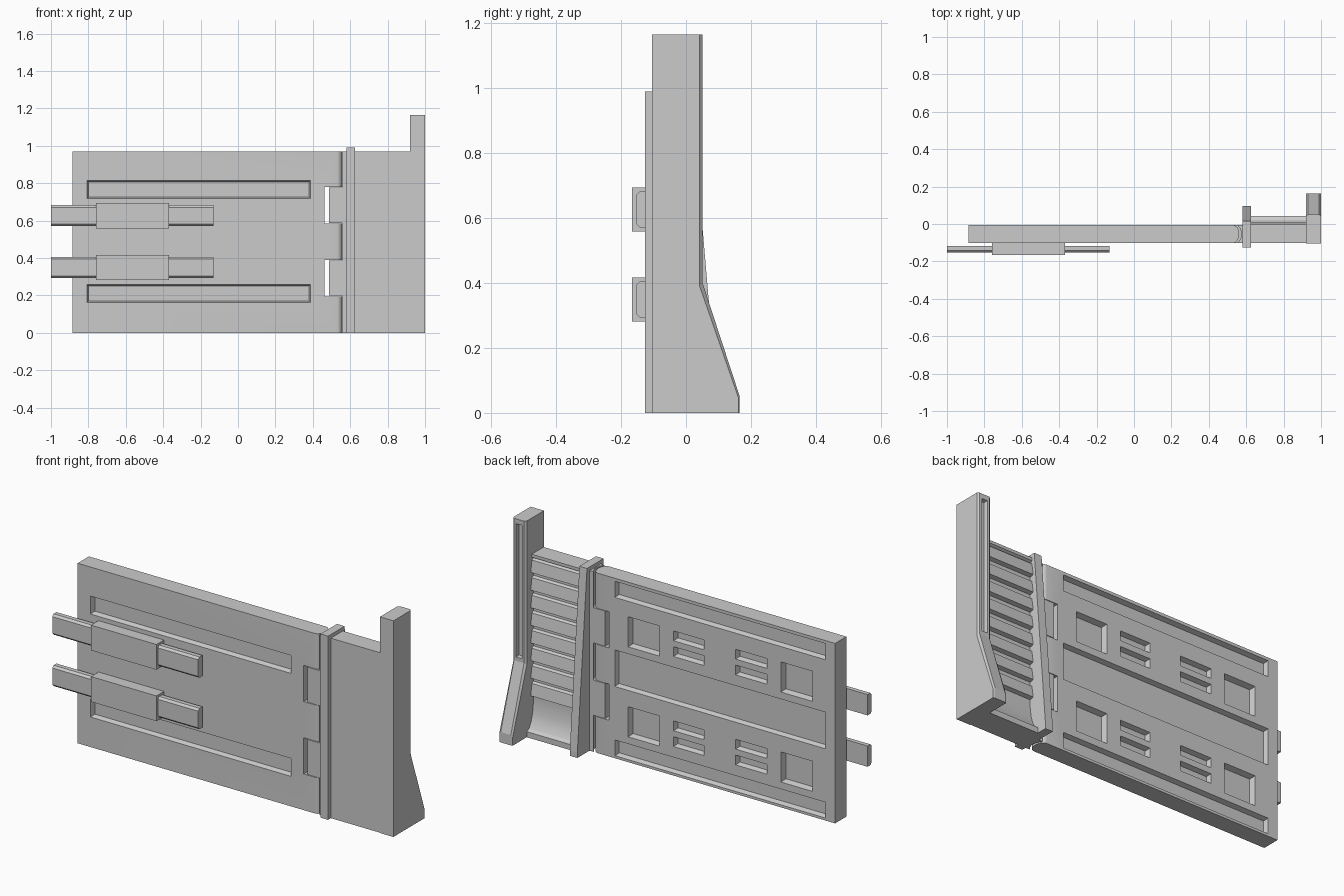
import bpy, bmesh, math

if "Cube" in bpy.data.objects:
    bpy.data.objects.remove(bpy.data.objects["Cube"])

def finish(name, bm):
    bmesh.ops.recalc_face_normals(bm, faces=bm.faces)
    me = bpy.data.meshes.new(name)
    bm.to_mesh(me)
    bm.free()
    ob = bpy.data.objects.new(name, me)
    bpy.context.collection.objects.link(ob)
    return ob

def loft(bm, a, b):
    """Closed solid between two matching outlines."""
    va, vb = [bm.verts.new(p) for p in a], [bm.verts.new(p) for p in b]
    n = len(va)
    bm.faces.new(va)
    bm.faces.new(vb[::-1])
    for i in range(n):
        j = (i + 1) % n
        bm.faces.new((va[i], vb[i], vb[j], va[j]))

def prism_x(name, pts, x0, x1):
    bm = bmesh.new()
    loft(bm, [(x0, y, z) for y, z in pts], [(x1, y, z) for y, z in pts])
    return finish(name, bm)

def prism_z(name, pts, z0, z1):
    bm = bmesh.new()
    loft(bm, [(x, y, z0) for x, y in pts], [(x, y, z1) for x, y in pts])
    return finish(name, bm)

def rect(x0, x1, z0, z1, y, inset=0):
    i = inset
    return [(x0+i, y, z0+i), (x1-i, y, z0+i), (x1-i, y, z1-i), (x0+i, y, z1-i)]

def pocket(bm, x0, x1, z0, z1, y, depth, inset=0.01):
    """Tapered pocket; positive depth cuts toward +y."""
    out = -math.copysign(0.005, depth)
    loft(bm, rect(x0, x1, z0, z1, y + out), rect(x0, x1, z0, z1, y + depth, inset))

def cut(ob, bm):
    cutter = finish("cutter", bm)
    cutter.hide_render = True
    mod = ob.modifiers.new("cut", 'BOOLEAN')
    mod.operation, mod.solver, mod.object = 'DIFFERENCE', 'EXACT', cutter
    bpy.context.view_layer.objects.active = ob
    bpy.ops.object.modifier_apply(modifier=mod.name)
    bpy.data.objects.remove(cutter)

def smooth(ob):
    bpy.ops.object.select_all(action='DESELECT')
    ob.select_set(True)
    bpy.context.view_layer.objects.active = ob
    bpy.ops.object.shade_smooth_by_angle(angle=math.radians(30))

F, B, H = -0.102, -0.006, 0.97      # door front, back, height
MID = (F + B) / 2
HINGES = [(0.195, 0.39), (0.585, 0.78)]

# door leaf with rounded hinge edge
arc = [(0.53 + 0.032 * math.cos(t), MID + (B - MID) * math.sin(t))
       for t in [math.radians(-90 + 15 * i) for i in range(13)]]
door = prism_z("door_panel", [(-0.885, F)] + arc + [(-0.885, B)], 0, H)

bm = bmesh.new()
for z0, z1 in [(0.16, 0.26), (0.715, 0.815)]:                 # front channels
    pocket(bm, -0.81, 0.39, z0, z1, F, 0.025)
for z0, z1 in [(0.012, 0.10), (0.385, 0.585), (0.865, 0.955)]:  # back channels
    pocket(bm, -0.83, 0.43, z0, z1, B, -0.025)
for dz in (0, 0.485):                                         # back pockets and slots
    for x0, x1 in [(0.16, 0.35), (-0.75, -0.56)]:
        pocket(bm, x0, x1, 0.135 + dz, 0.30 + dz, B, -0.03)
    for x0, x1 in [(-0.105, 0.08), (-0.48, -0.29)]:
        for z0 in (0.155, 0.24):
            pocket(bm, x0, x1, z0 + dz, z0 + 0.056 + dz, B, -0.025)
for z0, z1 in HINGES:                                         # hinge notches
    loft(bm, rect(0.463, 0.6, z0, z1, F - 0.02), rect(0.463, 0.6, z0, z1, B + 0.02))
cut(door, bm)
smooth(door)

# hinge tabs from the frame, reaching into the notches
for i, (z0, z1) in enumerate(HINGES):
    prism_z(f"hinge_tab_{i+1}", [(0.487, F), (0.59, F), (0.59, B), (0.487, B)],
            z0 + 0.003, z1 - 0.003)

# sliding bolts in their brackets
for i, zc in enumerate((0.349, 0.626)):
    bolt = [(-0.118, zc - 0.056), (-0.118, zc + 0.056), (-0.142, zc + 0.056),
            (-0.153, zc + 0.045), (-0.153, zc - 0.045), (-0.142, zc - 0.056)]
    prism_x(f"bolt_{i+1}", bolt, -1.0, -0.13)
    h = 0.068
    prism_x(f"bolt_bracket_{i+1}", [(-0.10, zc - h), (-0.10, zc + h),
                                    (-0.166, zc + h), (-0.166, zc - h)], -0.76, -0.37)

# wall edge behind the hinge, hollowed for the rounded door edge
hollow = [(x + 0.012, y) for x, y in arc if x > 0.542]
prism_z("hinge_jamb", [(0.59, F)] + [(0.556, F)] + hollow + [(0.556, B), (0.59, B)], 0, H)

# pilaster leaning back toward its foot
prism_x("pilaster", [(-0.126, 0), (0.097, 0), (0.097, 0.03), (0.015, 0.99), (-0.126, 0.99)],
        0.58, 0.625)

# wall with overlapping boards and a curved skirt at the back
n, ztop, zbot = 8, 0.95, 0.19
step = (ztop - zbot) / n
prof = [(F, 0), (0.042, 0), (0.042, 0.03)]
prof += [(0.042 - 0.057 * math.sin(math.radians(a)),
          0.03 + 0.16 * (1 - math.cos(math.radians(a)))) for a in (20, 40, 60, 80, 90)]
for i in range(n):
    z = zbot + i * step
    prof += [(-0.015, z + 0.015), (0.008, z + 0.02), (-0.002, z + step - 0.012),
             (-0.015, z + step - 0.004)]
prof += [(0.0, ztop + 0.004), (0.0, H), (F, H)]
smooth(prism_x("board_wall", prof, 0.60, 0.94))

# tall end post with flared foot and chamfered back edges
post_pts = [(-0.105, 0), (0.164, 0), (0.164, 0.055), (0.051, 0.40), (0.051, 1.165), (-0.105, 1.165)]
inner = [(-0.105, 0), (0.162, 0), (0.162, 0.045), (0.042, 0.39), (0.042, 1.165), (-0.105, 1.165)]
bm = bmesh.new()
rings = [[bm.verts.new((x, y, z)) for y, z in pts] for x, pts in
         [(0.92, inner), (0.93, post_pts), (0.99, post_pts), (1.0, inner)]]
bm.faces.new(rings[0])
bm.faces.new(rings[-1])
for a, b in zip(rings, rings[1:]):
    for i in range(6):
        j = (i + 1) % 6
        bm.faces.new((a[i], a[j], b[j], b[i]))
bmesh.ops.remove_doubles(bm, verts=bm.verts, dist=1e-5)
post = finish("end_post", bm)
bm = bmesh.new()
pocket(bm, 0.942, 0.978, 0.42, 1.14, 0.051, -0.02, 0.005)
cut(post, bm)
